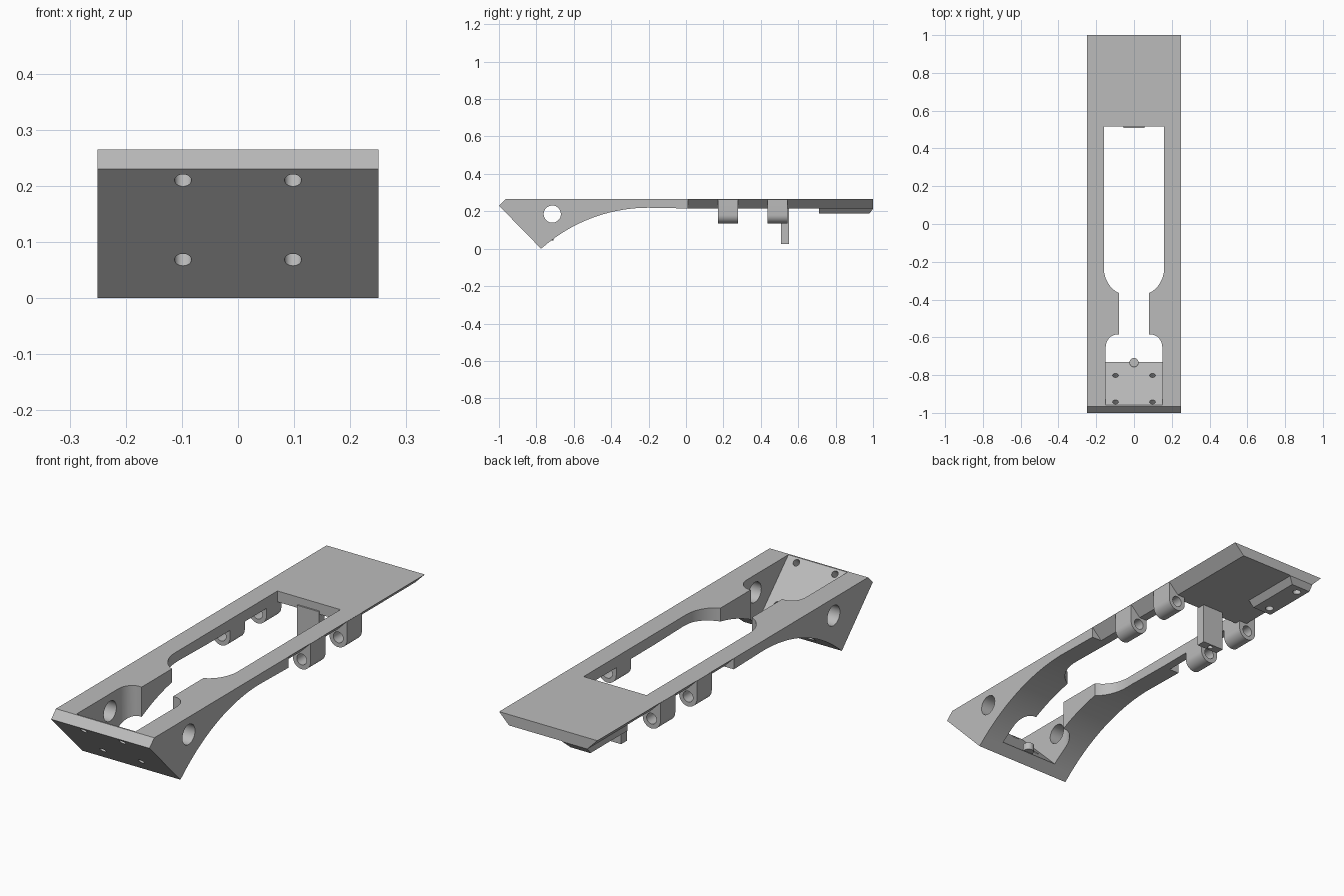
import bpy, bmesh, math
from mathutils import Vector, Matrix

if "Cube" in bpy.data.objects:
    bpy.data.objects.remove(bpy.data.objects["Cube"], do_unlink=True)

grey = bpy.data.materials.new("light grey")
grey.use_nodes = True
grey.diffuse_color = (0.5, 0.5, 0.5, 1)
grey.node_tree.nodes["Principled BSDF"].inputs["Base Color"].default_value = (0.5, 0.5, 0.5, 1)


def make(name, bm):
    bmesh.ops.recalc_face_normals(bm, faces=bm.faces)
    mesh = bpy.data.meshes.new(name)
    bm.to_mesh(mesh)
    bm.free()
    mesh.materials.append(grey)
    ob = bpy.data.objects.new(name, mesh)
    bpy.context.collection.objects.link(ob)
    return ob


def prism(name, outline, axis, lo, hi, clip=None):
    """Extrude a 2D outline along an axis; clip keeps the positive side of a plane."""
    place = {"x": lambda a, b, t: (t, a, b),
             "y": lambda a, b, t: (a, t, b),
             "z": lambda a, b, t: (a, b, t)}[axis]
    bm = bmesh.new()
    face = bm.faces.new([bm.verts.new(place(a, b, lo)) for a, b in outline])
    new = bmesh.ops.extrude_face_region(bm, geom=[face])["geom"]
    shift = Vector(place(0, 0, hi - lo))
    bmesh.ops.translate(bm, vec=shift, verts=[v for v in new if isinstance(v, bmesh.types.BMVert)])
    if clip:
        cut = bmesh.ops.bisect_plane(bm, geom=bm.verts[:] + bm.edges[:] + bm.faces[:],
                                     plane_co=clip[0], plane_no=clip[1], clear_inner=True)
        edges = [e for e in cut["geom_cut"] if isinstance(e, bmesh.types.BMEdge)]
        bmesh.ops.holes_fill(bm, edges=edges)
    return make(name, bm)


def rod(name, centre, direction, radius, length):
    bm = bmesh.new()
    turn = Vector((0, 0, 1)).rotation_difference(Vector(direction)).to_matrix().to_4x4()
    bmesh.ops.create_cone(bm, cap_ends=True, segments=32, radius1=radius, radius2=radius,
                          depth=length, matrix=Matrix.Translation(centre) @ turn)
    return make(name, bm)


def arc(cx, cy, rx, ry, start, end, steps):
    angles = [math.radians(start + (end - start) * i / steps) for i in range(steps + 1)]
    return [(cx + rx * math.cos(a), cy + ry * math.sin(a)) for a in angles]


def cut(ob, cutters):
    for c in cutters:
        c.hide_render = True
        mod = ob.modifiers.new("cut", "BOOLEAN")
        mod.operation = "DIFFERENCE"
        mod.solver = "EXACT"
        mod.object = c
    bpy.context.view_layer.update()
    graph = bpy.context.evaluated_depsgraph_get()
    mesh = bpy.data.meshes.new_from_object(ob.evaluated_get(graph))
    ob.modifiers.clear()
    ob.data = mesh
    for c in cutters:
        bpy.data.objects.remove(c, do_unlink=True)


def smooth(ob):
    bpy.ops.object.select_all(action="DESELECT")
    ob.select_set(True)
    bpy.context.view_layer.objects.active = ob
    bpy.ops.object.shade_smooth_by_angle(angle=math.radians(25))


top, under = 0.265, 0.215

# Frame: side profile with a sloped nose and a sweeping underside
radius = 0.861
sweep = math.degrees(math.asin(0.575 / radius))
profile = [(-1, 0.23), (-0.965, top), (1, top), (1, under), (0.01, under)]
profile += arc(-0.2, 0.219 - radius, radius, radius, 90, 90 + sweep, 28)
profile[-1] = (-0.775, 0)
frame = prism("frame", profile, "x", -0.25, 0.25)

# Window through the frame, ending at the inner face of the sloped nose
half = [(0.16, 0.515), (0.16, -0.23)]
half += arc(0.035, -0.23, 0.125, 0.145, -10, -65, 10)
half += [(0.08, -0.365), (0.08, -0.585)]
half += arc(0.09, -0.655, 0.06, 0.07, 80, 0, 8)
half += [(0.15, -1.2)]
window = half + [(-x, y) for x, y in reversed(half)]
cutters = [prism("window_cutter", window, "z", -0.2, 0.5,
                 clip=((0, -0.958, top), (0, 1, 1)))]

# Bevelled lower edges along the rear half
for s in (-1, 1):
    wedge = [(s * 0.25, top), (s * 0.2, under), (s * 0.2, 0.1), (s * 0.4, 0.1), (s * 0.4, top)]
    cutters.append(prism("bevel_cutter", wedge, "y", 0.01, 1.2))

# Cross hole in the cheeks and four screw holes in the nose
cutters.append(rod("cheek_hole", (0, -0.715, 0.185), (1, 0, 0), 0.046, 1))
for x in (-0.098, 0.098):
    for z in (0.07, 0.21):
        cutters.append(rod("nose_hole", (x, -0.77 - z, z), (0, 1, 1), 0.015, 0.2))
cut(frame, cutters)
smooth(frame)

# Hanging lugs, two on each side, bored front to back
for side, s in (("left", 1), ("right", -1)):
    for place, y in (("front", 0.17), ("rear", 0.435)):
        outline = [(s * 0.205 + 0.045, top - 0.001)]
        outline += arc(s * 0.205, 0.18, 0.045, 0.045, 0, -180, 20)
        outline += [(s * 0.205 - 0.045, top - 0.001)]
        lug = prism(f"{place}_{side}_lug", outline, "y", y, y + 0.108)
        cut(lug, [rod("bore", (s * 0.205, y, 0.18), (0, 1, 0), 0.025, 0.5)])
        smooth(lug)

# Centre post behind the window
post = prism("centre_post", [(0.508, 0.025), (0.55, 0.025), (0.55, 0.23), (0.508, 0.23)],
             "x", -0.055, 0.055)
cut(post, [rod("post_hole", (0, 0.529, 0.03), (0, 0, 1), 0.012, 0.06)])

# Mounting rail under the rear plate, with two screw holes
rail = prism("mounting_rail", [(0.71, 0.22), (0.71, 0.187), (0.98, 0.187), (1, 0.213), (1, 0.22)],
             "x", -0.2, -0.1)
for v in rail.data.vertices:
    if v.co.x > -0.15 and v.co.z > 0.2:
        v.co.x += 0.03
cut(rail, [rod("rail_hole", (-0.16, y, 0.18), (0, 0, 1), 0.018, 0.06) for y in (0.75, 0.94)])
smooth(rail)

# Small pin on the lower lip of the nose
smooth(rod("nose_pin", (0, -0.733, 0.062), (0, 0, 1), 0.024, 0.034))
